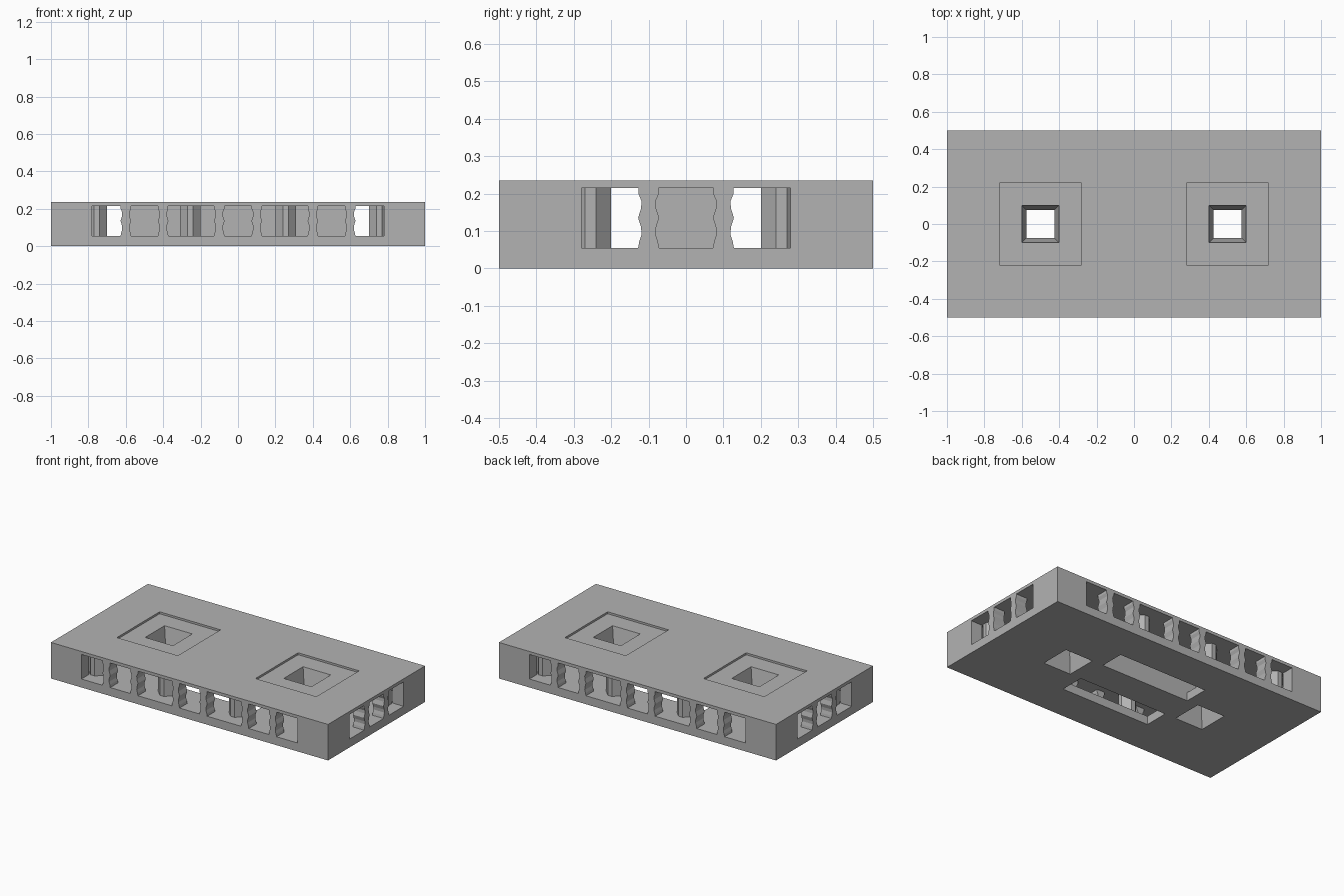
import bpy
import bmesh
from mathutils import Vector

if "Cube" in bpy.data.objects:
    bpy.data.objects.remove(bpy.data.objects["Cube"], do_unlink=True)

HX, HY, TOP = 1.0, 0.5, 0.235          # outer block
WALL, FLOOR, CEIL = 0.08, 0.055, 0.215  # shell thicknesses
RECESS = 0.222                          # floor of the roof panels
SHAFT_X = 0.5

grey = bpy.data.materials.new("light_grey")
grey.use_nodes = True
colour = (0.45, 0.45, 0.45, 1)
grey.diffuse_color = colour
grey.node_tree.nodes["Principled BSDF"].inputs["Base Color"].default_value = colour


def loft(name, rings):
    """Closed solid through a list of rings with equal point counts."""
    bm = bmesh.new()
    loops = [[bm.verts.new(p) for p in ring] for ring in rings]
    for a, b in zip(loops, loops[1:]):
        for i in range(len(a)):
            j = (i + 1) % len(a)
            bm.faces.new((a[i], a[j], b[j], b[i]))
    bm.faces.new(loops[0])
    bm.faces.new(loops[-1])
    bmesh.ops.recalc_face_normals(bm, faces=bm.faces)
    mesh = bpy.data.meshes.new(name)
    bm.to_mesh(mesh)
    bm.free()
    mesh.materials.append(grey)
    obj = bpy.data.objects.new(name, mesh)
    bpy.context.collection.objects.link(obj)
    return obj


def rect(cx, cy, hx, hy, z):
    return [(cx - hx, cy - hy, z), (cx + hx, cy - hy, z),
            (cx + hx, cy + hy, z), (cx - hx, cy + hy, z)]


def box(name, cx, cy, hx, hy, z0, z1):
    return loft(name, [rect(cx, cy, hx, hy, z) for z in (z0, z1)])


def cut(target, cutter):
    """Subtract the cutter, then discard it."""
    cutter.hide_render = True
    mod = target.modifiers.new("cut", "BOOLEAN")
    mod.operation = "DIFFERENCE"
    mod.solver = "EXACT"
    mod.object = cutter
    bpy.context.view_layer.objects.active = target
    bpy.ops.object.modifier_apply(modifier=mod.name)
    bpy.data.objects.remove(cutter, do_unlink=True)


def hourglass(cx):
    """Square well that narrows towards mid height."""
    mid = RECESS / 2
    rings = []
    for z in (-0.05, mid, RECESS + 0.05):
        half = 0.075 + 0.025 * abs(z - mid) / mid
        rings.append(rect(cx, 0, half, half, z))
    return loft("well_cutter", rings)


# Hollow shell with long window bands on all four sides
shell = box("shell", 0, 0, HX, HY, 0, TOP)
cut(shell, box("cavity", 0, 0, HX - WALL, HY - WALL, FLOOR, CEIL))
for s in (-1, 1):
    cut(shell, box("long_band", 0, s * (HY - WALL / 2), 0.78, WALL, FLOOR, CEIL))
    cut(shell, box("short_band", s * (HX - WALL / 2), 0, WALL, 0.28, FLOOR, CEIL))
    # Floor slots, roof panels and wells
    cut(shell, box("slot", 0, s * 0.18, 0.32, 0.08, -0.05, FLOOR + 0.05))
    cut(shell, box("panel", s * SHAFT_X, 0, 0.22, 0.22, RECESS, TOP + 0.05))
    cut(shell, hourglass(s * SHAFT_X))

# Core wall and the two well shafts
box("core_wall", 0, 0, 0.39, 0.099, FLOOR - 0.003, CEIL + 0.002)
for s, side in ((-1, "right"), (1, "left")):
    shaft = box("well_shaft_" + side, s * SHAFT_X, 0, 0.115, 0.115,
                FLOOR - 0.003, CEIL + 0.002)
    cut(shaft, hourglass(s * SHAFT_X))

# Balusters: waisted profile run through the wall thickness
HALF = [(0, 0.028), (0.1, 0.025), (0.22, 0.019), (0.34, 0.02), (0.5, 0.028),
        (0.66, 0.02), (0.78, 0.019), (0.9, 0.027), (1, 0.027)]
OUTLINE = [(w, t) for t, w in HALF] + [(-w, t) for t, w in reversed(HALF)]


def baluster(name, along, start, end, on_long_side):
    rings = []
    for depth in (start, end):
        ring = []
        for w, t in OUTLINE:
            z = FLOOR + t * (CEIL - FLOOR)
            ring.append((along + w, depth, z) if on_long_side
                        else (depth, along + w, z))
        rings.append(ring)
    return loft(name, rings)


# Piers: chamfered squares standing just behind the walls
def pier(name, cx, cy, half=0.055, flat=0.015):
    plan = [(half, -flat), (half, flat), (flat, half), (-flat, half),
            (-half, flat), (-half, -flat), (-flat, -half), (flat, -half)]
    return loft(name, [[(cx + x, cy + y, z) for x, y in plan]
                       for z in (FLOOR, CEIL)])


for s in (-1, 1):
    for x in (-0.6, -0.4, -0.1, 0.1, 0.4, 0.6):
        baluster("long_side_baluster", x, s * HY, s * (HY - WALL), True)
    for y in (-0.1, 0.1):
        baluster("short_side_baluster", y, s * HX, s * (HX - WALL), False)
    for x in (-0.755, -0.255, 0.255, 0.755):
        pier("long_side_pier", x, s * (HY - WALL - 0.055))
    for y in (-0.255, 0.255):
        pier("short_side_pier", s * (HX - WALL - 0.055), y)
